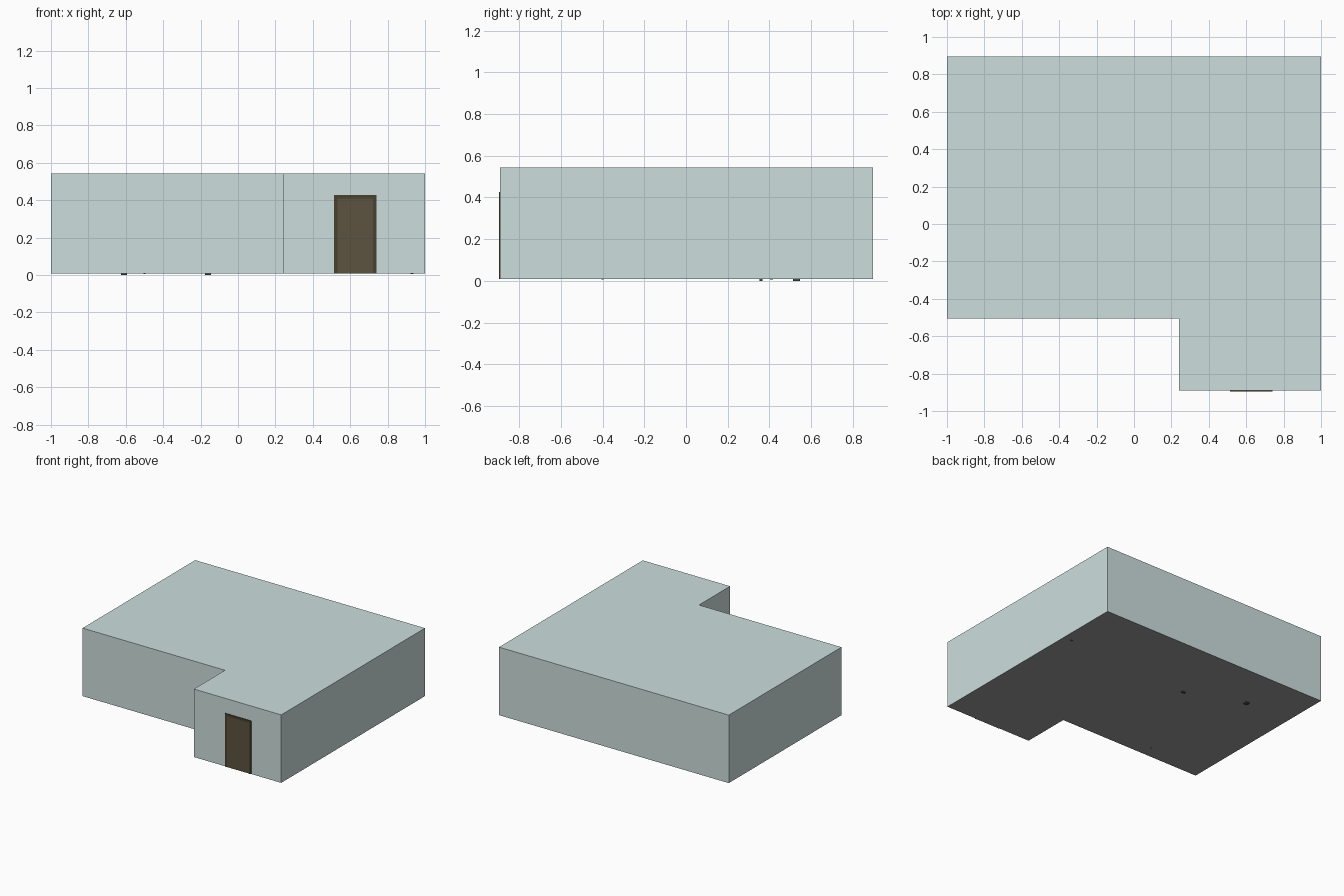
import bpy, bmesh
from mathutils import Matrix, Vector

if "Cube" in bpy.data.objects:
    bpy.data.objects.remove(bpy.data.objects["Cube"])

Z0, Z1 = 0.008, 0.543          # floor level and roof level
BACK, STEP, FRONT = 0.896, -0.504, -0.891
OUTLINE = [(-1, BACK), (-1, STEP), (0.24, STEP), (0.24, FRONT), (1, FRONT), (1, BACK)]


def material(name, rgb):
    m = bpy.data.materials.new(name)
    m.diffuse_color = (*rgb, 1)
    m.use_nodes = True
    m.node_tree.nodes["Principled BSDF"].inputs["Base Color"].default_value = m.diffuse_color
    return m


WALL = material("pale_grey_green", (0.605, 0.737, 0.726))
FLOOR = material("floor_grey", (0.326, 0.326, 0.326))
PANEL = material("door_brown", (0.107, 0.087, 0.051))
FRAME = material("door_frame_brown", (0.066, 0.053, 0.029))
FOOT = material("dark_feet", (0.07, 0.07, 0.07))


def finish(name, bm, mat):
    me = bpy.data.meshes.new(name)
    bm.to_mesh(me)
    bm.free()
    me.materials.append(mat)
    ob = bpy.data.objects.new(name, me)
    bpy.context.collection.objects.link(ob)
    return ob


def box(name, lo, hi, mat):
    lo, hi = Vector(lo), Vector(hi)
    bm = bmesh.new()
    bmesh.ops.create_cube(bm, size=1, matrix=Matrix.Translation((lo + hi) / 2)
                          @ Matrix.Diagonal((*(hi - lo), 1)))
    return finish(name, bm, mat)


# walls and roof: extruded L-shaped outline, open underneath
bm = bmesh.new()
base = bm.faces.new([bm.verts.new((x, y, Z0)) for x, y in OUTLINE])
top = bmesh.ops.extrude_face_region(bm, geom=[base])["geom"]
bmesh.ops.translate(bm, vec=(0, 0, Z1 - Z0),
                    verts=[v for v in top if isinstance(v, bmesh.types.BMVert)])
bmesh.ops.recalc_face_normals(bm, faces=bm.faces)
under = [f for f in bm.faces if f.calc_center_median().z < Z0 + 0.001]
bmesh.ops.delete(bm, geom=under, context='FACES_ONLY')
finish("walls_and_roof", bm, WALL)

# floor, facing down
bm = bmesh.new()
bm.faces.new([bm.verts.new((x, y, Z0)) for x, y in reversed(OUTLINE)])
finish("floor", bm, FLOOR)

# door: frame posts, lintel and recessed panel
DX0, DX1, DZ, T = 0.513, 0.74, 0.427, 0.019
OUT = FRONT - 0.005
box("door_post_left", (DX0, OUT, Z0), (DX0 + T, FRONT, DZ), FRAME)
box("door_post_right", (DX1 - T, OUT, Z0), (DX1, FRONT, DZ), FRAME)
box("door_lintel", (DX0 + T, OUT, DZ - T), (DX1 - T, FRONT, DZ), FRAME)
box("door_panel", (DX0 + T, FRONT - 0.003, Z0), (DX1 - T, FRONT, DZ - T), PANEL)

# small furniture feet that poke through the floor: x, y, half width, half depth, bottom
FEET = [(-0.61, 0.53, 0.016, 0.016, 0.0), (-0.16, 0.36, 0.016, 0.008, 0.0),
        (0.93, 0.41, 0.008, 0.008, 0.006), (-0.50, -0.40, 0.005, 0.005, 0.006)]
for i, (x, y, w, d, z) in enumerate(FEET):
    box(f"furniture_foot_{i + 1}", (x - w, y - d, z), (x + w, y + d, Z0 + 0.005), FOOT)
